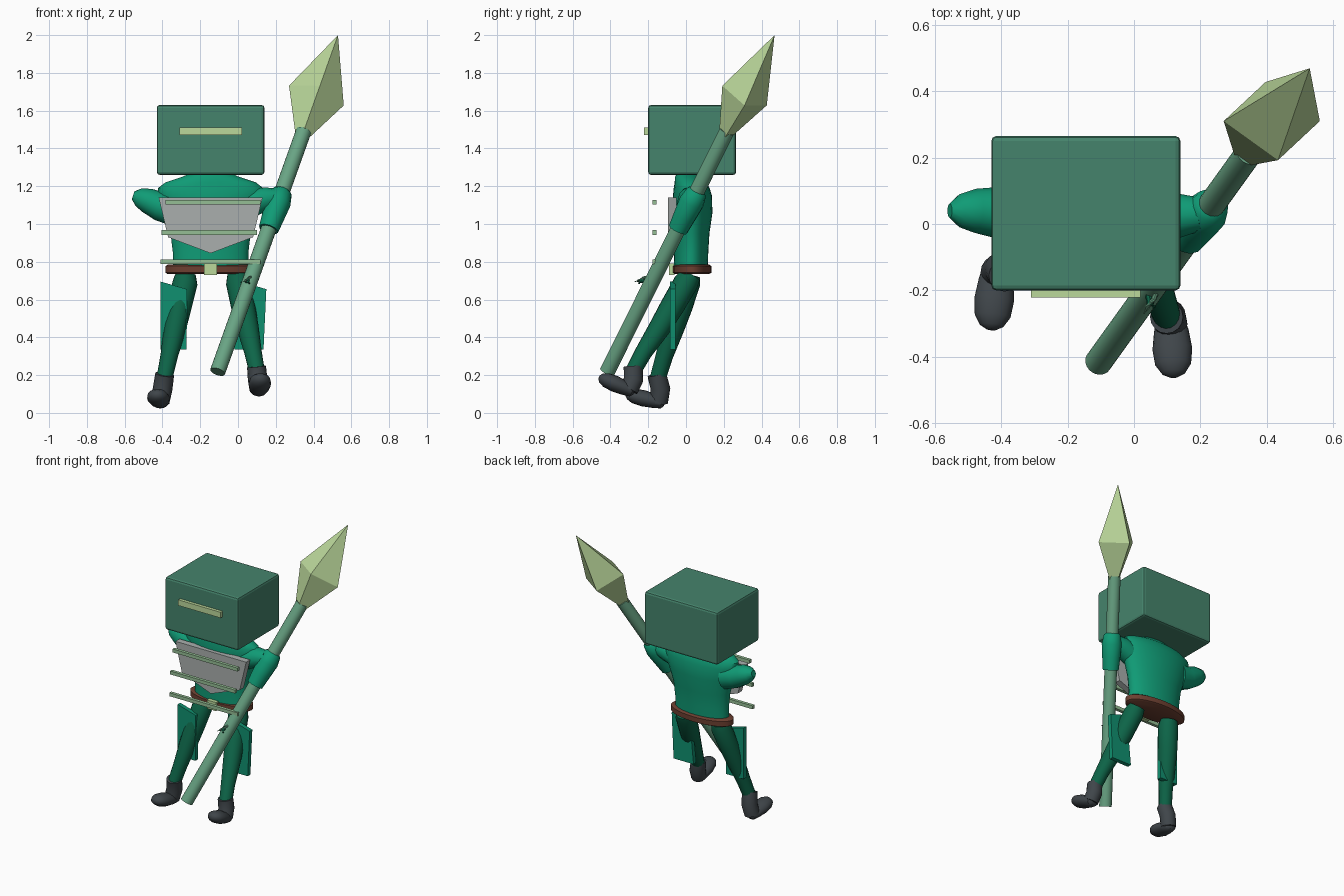
import bpy, bmesh, math
from mathutils import Vector

old = bpy.data.objects.get("Cube")
if old:
    bpy.data.objects.remove(old, do_unlink=True)


def material(name, r, g, b):
    m = bpy.data.materials.new(name)
    m.use_nodes = True
    m.diffuse_color = (r, g, b, 1)
    m.node_tree.nodes["Principled BSDF"].inputs["Base Color"].default_value = (r, g, b, 1)
    return m


HELMET = material("helmet green", .06, .23, .15)
CLOTH = material("tunic green", .005, .33, .18)
LEGS = material("trouser green", .004, .13, .065)
PLATE = material("tasset green", .005, .28, .16)
BOOT = material("boot charcoal", .05, .06, .068)
BELT = material("belt brown", .15, .05, .03)
STEEL = material("steel grey", .40, .43, .42)
SHAFT = material("shaft green", .14, .37, .23)
PALE = material("pale green", .50, .69, .33)
BAR = material("bar green", .30, .52, .30)


def finish(name, bm, mat, smooth=True):
    bmesh.ops.recalc_face_normals(bm, faces=bm.faces)
    mesh = bpy.data.meshes.new(name)
    bm.to_mesh(mesh)
    bm.free()
    mesh.materials.append(mat)
    ob = bpy.data.objects.new(name, mesh)
    bpy.context.collection.objects.link(ob)
    if smooth:
        bpy.ops.object.select_all(action='DESELECT')
        bpy.context.view_layer.objects.active = ob
        ob.select_set(True)
        bpy.ops.object.shade_smooth_by_angle(angle=math.radians(40))
    return ob


def skin(bm, rings):
    """Bridge equal vertex rings and cap both ends."""
    rings = [[bm.verts.new(p) for p in ring] for ring in rings]
    n = len(rings[0])
    for a, b in zip(rings, rings[1:]):
        for i in range(n):
            j = (i + 1) % n
            bm.faces.new((a[i], a[j], b[j], b[i]))
    bm.faces.new(rings[0])
    bm.faces.new(rings[-1])


def tube(name, path, mat, sides=16, flat=1.0, smooth=True):
    """Loft round sections along (x, y, z, radius) points."""
    pts = [Vector(p[:3]) for p in path]
    rings = []
    for i, p in enumerate(pts):
        d = (pts[min(i + 1, len(pts) - 1)] - pts[max(i - 1, 0)]).normalized()
        u = d.cross(Vector((0, 1, 0)) if abs(d.y) < .8 else Vector((0, 0, 1))).normalized()
        v = d.cross(u)
        r = path[i][3]
        angles = [2 * math.pi * k / sides for k in range(sides)]
        rings.append([p + u * r * math.cos(t) + v * r * flat * math.sin(t) for t in angles])
    bm = bmesh.new()
    skin(bm, rings)
    return finish(name, bm, mat, smooth)


def box(name, lo, hi, mat, bevel=0):
    bm = bmesh.new()
    bmesh.ops.create_cube(bm, size=1)
    for v in bm.verts:
        v.co = [(a + b) / 2 + c * (b - a) for a, b, c in zip(lo, hi, v.co)]
    if bevel:
        bmesh.ops.bevel(bm, geom=bm.edges[:], offset=bevel, segments=2, affect='EDGES', profile=.5)
    return finish(name, bm, mat, False)


def slab(name, outline, front, back, mat):
    """Extrude an x-z outline between two depths."""
    bm = bmesh.new()
    skin(bm, [[(x, y, z) for x, z in outline] for y in (front, back)])
    return finish(name, bm, mat, False)


# Helmet
box("helmet", (-.43, -.2, 1.26), (.14, .265, 1.63), HELMET, .015)
box("visor_slit", (-.31, -.222, 1.47), (.02, -.19, 1.51), PALE)

# Torso: height, half width, half depth, depth centre
CX = -.145
sections = [(.75, .2, .09, .025), (.85, .2, .09, .028), (.95, .212, .094, .03), (1.06, .245, .105, .035),
            (1.15, .278, .103, .034), (1.19, .278, .095, .03), (1.22, .24, .085, .025),
            (1.25, .15, .068, .01), (1.28, .08, .05, .01)]
bm = bmesh.new()
skin(bm, [[(CX + w * math.cos(2 * math.pi * k / 32), y + d * math.sin(2 * math.pi * k / 32), z)
           for k in range(32)] for z, w, d, y in sections])
finish("torso", bm, CLOTH)

# Belt and buckle
bm = bmesh.new()
skin(bm, [[(CX - .005 + w * math.cos(2 * math.pi * k / 32), .032 + (w - .132) * math.sin(2 * math.pi * k / 32), z)
           for k in range(32)] for z, w in ((.735, .222), (.742, .234), (.777, .234), (.785, .222))])
finish("belt", bm, BELT)
box("buckle", (-.18, -.09, .73), (-.11, -.06, .79), PALE)

# Breastplate and the bars before it
slab("breastplate", [(-.42, 1.14), (.13, 1.14), (.08, .93), (CX, .845), (-.37, .93)], -.095, -.05, STEEL)
for i, (left, right, z) in enumerate([(-.385, .12, 1.115), (-.405, .1, .955), (-.41, .12, .8)]):
    box(f"chest_bar_{i + 1}", (left, -.177, z - .012), (right, -.155, z + .012), BAR)

# Thigh plates
slab("right_thigh_plate", [(-.41, .695), (-.27, .655), (-.272, .335), (-.41, .335)], -.085, -.055, PLATE)
slab("left_thigh_plate", [(.015, .695), (.15, .655), (.135, .335), (-.02, .335)], -.085, -.055, PLATE)

# Legs
tube("right_leg", [(-.278, .02, .73, .055), (-.28, .01, .69, .066), (-.31, -.03, .56, .064),
                   (-.335, -.07, .44, .058), (-.365, -.115, .3, .046), (-.39, -.15, .18, .042)], LEGS)
tube("left_leg", [(-.003, .025, .73, .055), (.002, 0, .69, .066), (.028, -.075, .56, .064),
                  (.052, -.14, .45, .058), (.08, -.225, .32, .046), (.1, -.28, .22, .042)], LEGS)


# Boots: a cuff over the ankle and a foot from heel to toe
def boot(side, ankle, heel, toe):
    ankle, heel, toe = Vector(ankle), Vector(heel), Vector(toe)
    tube(side + "_boot_cuff", [(*ankle, .05), (*ankle.lerp(heel, .5), .052), (*heel.lerp(toe, .15), .05)], BOOT)
    shape = [(0, .022), (.06, .042), (.25, .052), (.55, .06), (.8, .054), (.94, .036), (1, .014)]
    tube(side + "_boot_foot", [(*heel.lerp(toe, t), r) for t, r in shape], BOOT, flat=.72)


boot("right", (-.388, -.155, .205), (-.41, -.115, .05), (-.43, -.318, .10))
boot("left", (.098, -.28, .245), (.11, -.275, .11), (.12, -.46, .19))

# Arms
tube("right_arm", [(-.34, .03, 1.08, .09), (-.42, .035, 1.095, .076), (-.48, .04, 1.125, .066),
                   (-.525, .04, 1.142, .05), (-.555, .04, 1.152, .022)], CLOTH, 12)
tube("left_upper_arm", [(.05, .02, 1.1, .07), (.13, .025, 1.13, .068), (.2, .03, 1.14, .05)], CLOTH, 12)

# Spear, all strung along one axis
MID = Vector((.415, .31, 1.68))
AXIS = Vector((.305, .424, .853)).normalized()


def along(t, r):
    return (*(MID + AXIS * t), r)


tube("left_forearm", [along(-.58, .03), along(-.6, .055), along(-.66, .067), along(-.75, .06), along(-.83, .053)],
     CLOTH, 12)
tube("spear_shaft", [along(-1.715, .041), along(-.22, .041)], SHAFT, 20)

side = Vector((.94, 0, -.34)).normalized()
bm = bmesh.new()
up = AXIS.cross(side)
ring = [bm.verts.new(MID + d) for d in (side * .154, up * .13, side * -.154, up * -.13)]
for t in (-.33, .375):
    tip = bm.verts.new(MID + AXIS * t)
    for a, b in zip(ring, ring[1:] + ring[:1]):
        bm.faces.new((a, b, tip))
finish("spear_head", bm, PALE, False)

# Small hook on the shaft
tube("spear_hook", [(.07, -.2, .72, .007), (.06, -.225, .715, .008), (.04, -.25, .7, .008), (.03, -.27, .695, .003)],
     SHAFT, 8)
tube("spear_hook_tie", [(.045, -.21, .695, .012), (.05, -.24, .7, .012), (.06, -.25, .685, .006)], LEGS, 8)
